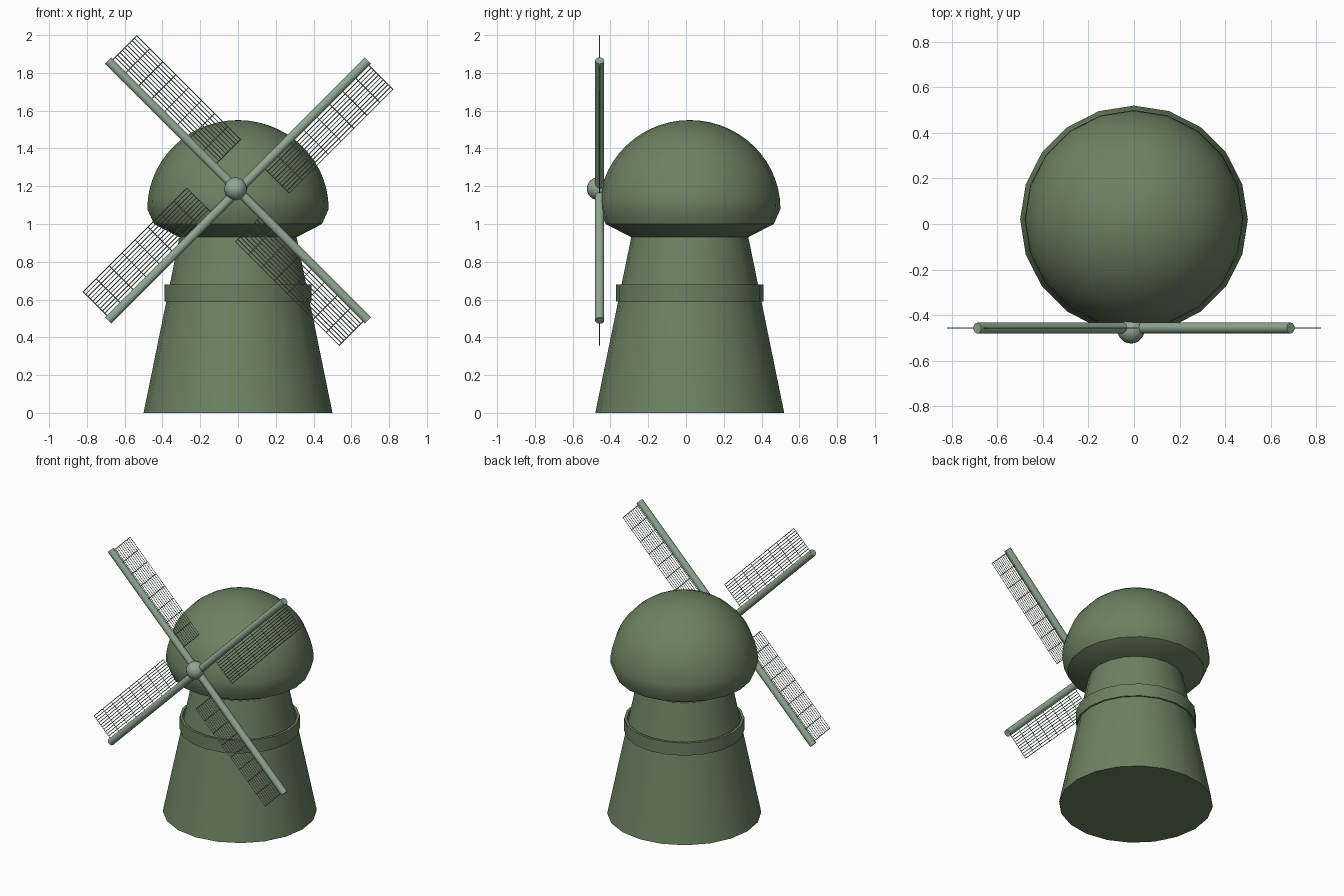
import bpy, bmesh
from math import sin, cos, pi, radians
from mathutils import Matrix, Vector

if "Cube" in bpy.data.objects:
    bpy.data.objects.remove(bpy.data.objects["Cube"])

SIDES = 20
TOWER_Y = 0.02
SAIL_CENTRE = Vector((0, -0.457, 1.177))


def material(name, colour):
    m = bpy.data.materials.new(name)
    m.diffuse_color = colour
    m.use_nodes = True
    m.node_tree.nodes["Principled BSDF"].inputs["Base Color"].default_value = m.diffuse_color
    return m


body_mat = material("body_green", (0.15, 0.22, 0.12, 1))
pole_mat = material("pole_green", (0.28, 0.39, 0.29, 1))


def finish(bm, name, mat, smooth_angle=None):
    mesh = bpy.data.meshes.new(name)
    bm.to_mesh(mesh)
    bm.free()
    obj = bpy.data.objects.new(name, mesh)
    bpy.context.collection.objects.link(obj)
    mesh.materials.append(mat)
    if smooth_angle:
        bpy.ops.object.select_all(action='DESELECT')
        obj.select_set(True)
        bpy.context.view_layer.objects.active = obj
        bpy.ops.object.shade_smooth_by_angle(angle=radians(smooth_angle))
    return obj


def lathe(name, profile, closed=False):
    """Turn an (r, z) profile about the tower axis; open ends are capped."""
    bm = bmesh.new()
    rings = [[bm.verts.new((r * cos(2 * pi * i / SIDES),
                            TOWER_Y + r * sin(2 * pi * i / SIDES), z))
              for i in range(SIDES)] for r, z in profile]
    pairs = list(zip(rings, rings[1:]))
    if closed:
        pairs.append((rings[-1], rings[0]))
    else:
        bm.faces.new(rings[0][::-1])
        bm.faces.new(rings[-1])
    for a, b in pairs:
        for i in range(SIDES):
            j = (i + 1) % SIDES
            bm.faces.new((a[i], a[j], b[j], b[i]))
    bmesh.ops.recalc_face_normals(bm, faces=bm.faces)
    return finish(bm, name, body_mat, 35)


# tapered tower
lathe("tower", [(0.5, 0), (0.31, 0.93)])

# gallery ring
lathe("gallery_ring", [(0.372, 0.59), (0.39, 0.59), (0.39, 0.68), (0.372, 0.68)], closed=True)

# domed cap with flared underside
dome = [(0.31, 0.93), (0.445, 1.0)]
dome += [(0.48 * cos(t * pi / 28), 1.08 + 0.47 * sin(t * pi / 28)) for t in range(14)]
dome.append((0.005, 1.55))
lathe("domed_cap", dome)

# hub ball
bm = bmesh.new()
bmesh.ops.create_uvsphere(bm, u_segments=20, v_segments=12, radius=0.06,
                          matrix=Matrix.Translation((-0.013, -0.465, 1.187)))
finish(bm, "hub", pole_mat, 40)

for k in range(4):
    # local x runs out along the arm, local z towards its lattice
    spin = Matrix.Translation(SAIL_CENTRE) @ Matrix.Rotation(radians(45 + 90 * k), 4, 'Y')

    # round arm
    bm = bmesh.new()
    bmesh.ops.create_cone(bm, cap_ends=True, segments=16, radius1=0.024, radius2=0.024,
                          depth=0.973, matrix=spin @ Matrix.Translation((0.4865, 0, 0))
                          @ Matrix.Rotation(pi / 2, 4, 'Y'))
    finish(bm, f"sail_arm_{k + 1}", pole_mat, 40)

    # thin lattice on the clockwise side
    bm = bmesh.new()
    bmesh.ops.create_grid(bm, x_segments=8, y_segments=10, size=0.5,
                          matrix=spin @ Matrix.Translation((0.57, 0, -0.111))
                          @ Matrix.Rotation(pi / 2, 4, 'X')
                          @ Matrix.Diagonal((0.776, 0.18, 1, 1)))
    lattice = finish(bm, f"sail_lattice_{k + 1}", pole_mat)
    wire = lattice.modifiers.new("bars", 'WIREFRAME')
    wire.thickness = 0.005
    wire.use_even_offset = True
    wire.use_boundary = True
